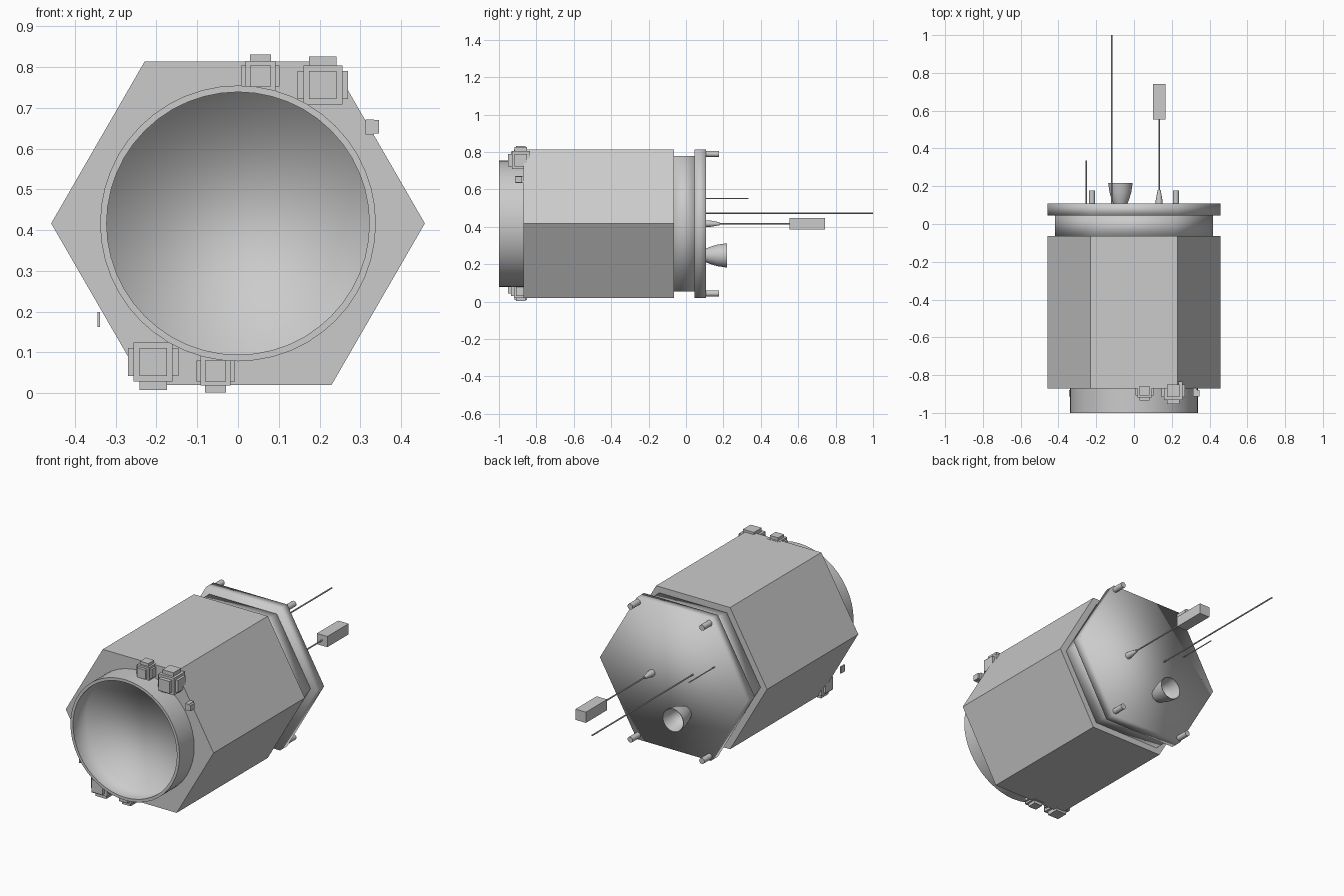
import bpy, bmesh, math
from mathutils import Matrix

if "Cube" in bpy.data.objects:
    bpy.data.objects.remove(bpy.data.objects["Cube"])

CZ = 0.4165  # height of the main axis

grey = bpy.data.materials.new("plain_grey")
grey.diffuse_color = (0.6, 0.6, 0.6, 1)
grey.use_nodes = True
grey.node_tree.nodes["Principled BSDF"].inputs["Base Color"].default_value = grey.diffuse_color


def finish(name, bm, angle=None, soft=None):
    """Write mesh; smooth faces if angle given, keep sharp edges unless soft(edge)."""
    bmesh.ops.recalc_face_normals(bm, faces=bm.faces)
    if angle is not None:
        for f in bm.faces:
            f.smooth = True
        for e in bm.edges:
            sharp = e.is_manifold and e.calc_face_angle(0) > angle
            e.smooth = not sharp or bool(soft and soft(e))
    me = bpy.data.meshes.new(name)
    bm.to_mesh(me)
    bm.free()
    me.materials.append(grey)
    ob = bpy.data.objects.new(name, me)
    bpy.context.collection.objects.link(ob)
    return ob


def lathe(name, profile, x=0.0, z=CZ, n=32, angle=math.radians(35), soft=None):
    """Turn (radius, y) points about an axis along y and cap both ends."""
    bm = bmesh.new()
    rings = []
    for r, y in profile:
        rings.append([bm.verts.new((x + r * math.cos(2 * math.pi * i / n), y,
                                    z + r * math.sin(2 * math.pi * i / n)))
                      for i in range(n)])
    for a, b in zip(rings, rings[1:]):
        for i in range(n):
            j = (i + 1) % n
            bm.faces.new((a[i], a[j], b[j], b[i]))
    bm.faces.new(rings[0])
    bm.faces.new(rings[-1])
    return finish(name, bm, angle, soft)


def boxes(name, items):
    """One object from several (centre, size) boxes."""
    bm = bmesh.new()
    for c, s in items:
        bmesh.ops.create_cube(bm, size=1.0,
                              matrix=Matrix.Translation(c) @ Matrix.Diagonal((*s, 1)))
    return finish(name, bm)


# Hexagonal body, recessed neck and end plate
lathe("hex_body", [(0.458, -0.87), (0.458, -0.063)], n=6, angle=None)
lathe("hex_neck", [(0.418, -0.07), (0.418, 0.05)], n=6, angle=4)
lathe("hex_end_plate", [(0.458, 0.045), (0.458, 0.108)], n=6, angle=4)

# Round docking collar with a softly shaded recess
lathe("front_collar",
      [(0.338, -0.865), (0.338, -1.0), (0.322, -1.0), (0.322, -0.885)], n=48,
      soft=lambda e: all(-0.9 < v.co.y < -0.88 for v in e.verts))

# Four pegs on the end plate corners
for sx in (-1, 1):
    for sz in (-1, 1):
        lathe("corner_peg", [(0.016, 0.1), (0.016, 0.177)],
              x=0.222 * sx, z=CZ + 0.373 * sz, n=16)

# Engine bell
lathe("engine_bell",
      [(0.034, 0.1), (0.046, 0.13), (0.057, 0.165), (0.065, 0.218),
       (0.062, 0.218), (0.052, 0.165), (0.04, 0.135), (0.02, 0.118)],
      x=-0.072, z=0.247, n=32)

# Antennas
lathe("long_antenna", [(0.004, 0.1), (0.004, 1.0)], x=-0.118, z=0.473, n=8)
lathe("short_antenna", [(0.003, 0.1), (0.003, 0.335)], x=-0.253, z=0.552, n=8)

# Boom with instrument box
lathe("boom_foot", [(0.018, 0.1), (0.018, 0.125), (0.008, 0.18)], x=0.133, n=16)
lathe("boom_rod", [(0.004, 0.15), (0.004, 0.56)], x=0.133, n=8)
boxes("instrument_box", [((0.133, 0.648, CZ), (0.065, 0.188, 0.06))])


# Thruster pods: a cube with square nozzles, repeated half a turn about the axis
def thruster_pod(x, z, k, side):
    y = -0.883
    c = (x * side, y, CZ + (z - CZ) * side)
    items = [(c, (0.096 * k,) * 3)]
    w = 0.068 * k
    for axis, sign, reach in ((0, 1, 0.062), (0, -1, 0.062),
                              (1, -1, 0.069), (2, side, 0.0695)):
        p, s = list(c), [w, w, w]
        p[axis] += sign * reach * k / 2
        s[axis] = reach * k
        items.append((p, s))
    boxes("thruster_pod", items)


for side in (1, -1):
    thruster_pod(0.208, 0.756, 1.0, side)
    thruster_pod(0.055, 0.778, 0.76, side)

# Small sensor on one side and its loose plate on the other
boxes("side_sensor", [((0.323, -0.89, 0.653), (0.022, 0.045, 0.037)),
                      ((0.336, -0.896, 0.653), (0.02, 0.036, 0.033))])
boxes("sensor_plate", [((-0.3415, -0.896, 0.181), (0.007, 0.036, 0.037))])
